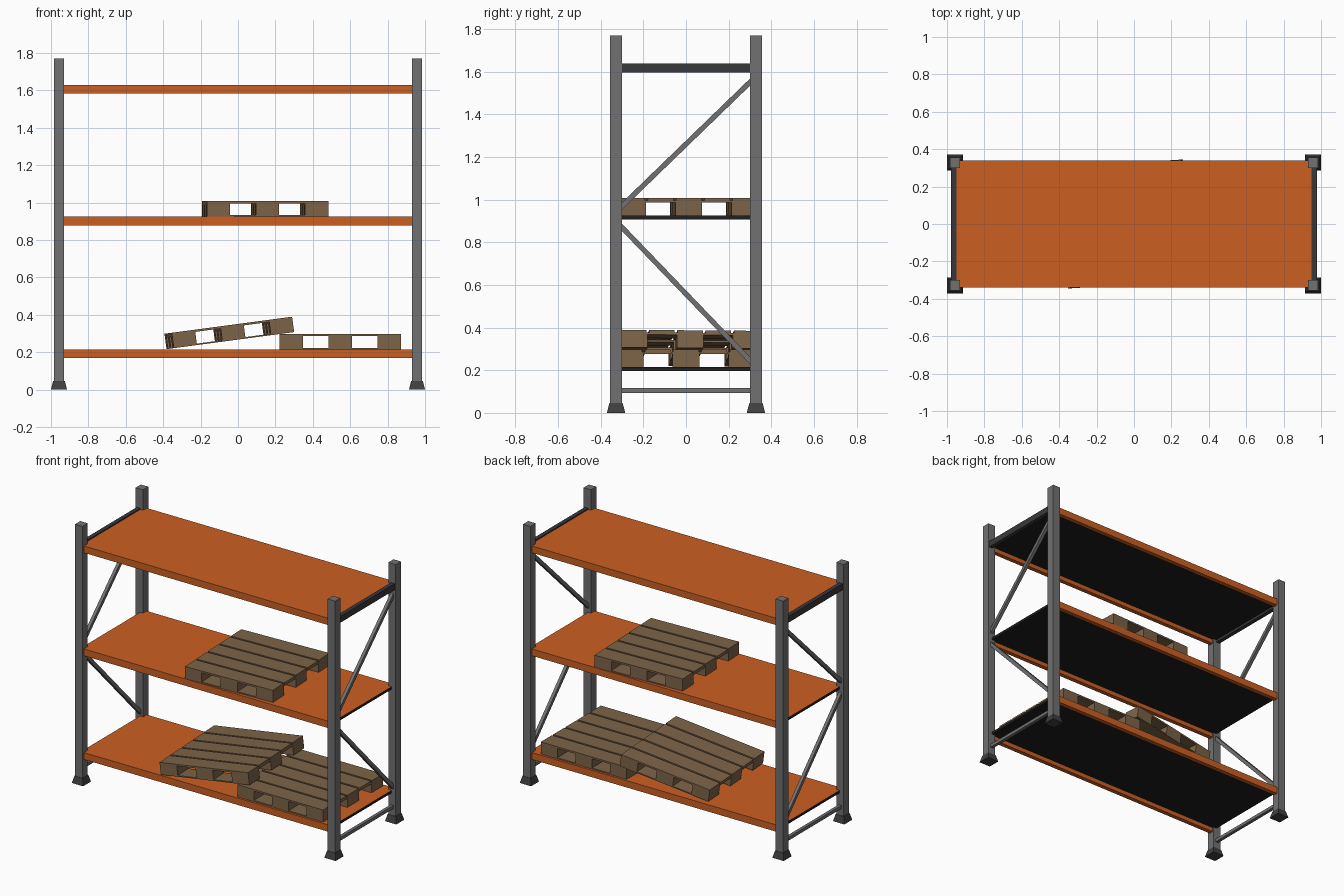
import bpy, bmesh, math
from mathutils import Matrix, Vector

if "Cube" in bpy.data.objects:
    bpy.data.objects.remove(bpy.data.objects["Cube"])


def material(name, rgb):
    m = bpy.data.materials.new(name)
    m.diffuse_color = (*rgb, 1)
    m.use_nodes = True
    m.node_tree.nodes["Principled BSDF"].inputs["Base Color"].default_value = m.diffuse_color
    return m


ORANGE = material("orange paint", (0.60, 0.115, 0.016))
GREY = material("grey steel", (0.165, 0.165, 0.168))
FOOT = material("dark foot", (0.05, 0.05, 0.052))
BAR = material("dark bar", (0.04, 0.04, 0.043))
BLACK = material("black underside", (0.013, 0.013, 0.013))
WOOD = material("pallet wood", (0.205, 0.128, 0.066))


def finish(bm, name, *mats):
    mesh = bpy.data.meshes.new(name)
    bm.to_mesh(mesh)
    bm.free()
    for m in mats:
        mesh.materials.append(m)
    ob = bpy.data.objects.new(name, mesh)
    bpy.context.collection.objects.link(ob)
    return ob


def add_box(bm, x0, x1, y0, y1, z0, z1):
    mat = (Matrix.Translation(((x0 + x1) / 2, (y0 + y1) / 2, (z0 + z1) / 2))
           @ Matrix.Diagonal((x1 - x0, y1 - y0, z1 - z0, 1)))
    bmesh.ops.create_cube(bm, size=1, matrix=mat)


def box(name, mat, *bounds):
    bm = bmesh.new()
    add_box(bm, *bounds)
    return finish(bm, name, mat)


PX, PY = 0.957, 0.328          # post centre
SHELVES = (0.215, 0.925, 1.63)  # shelf top heights

for sx, side in ((-1, "left"), (1, "right")):
    # upright posts on flared feet
    for sy, end in ((-1, "front"), (1, "back")):
        x, y = sx * PX, sy * PY
        box(f"{end}_{side}_post", GREY, x - 0.028, x + 0.028,
            y - 0.028, y + 0.028, 0.03, 1.77)
        bm = bmesh.new()
        add_box(bm, x - 0.043, x + 0.043, y - 0.043, y + 0.043, 0, 0.047)
        for v in bm.verts:
            if v.co.z > 0.02:
                v.co.x = x + (v.co.x - x) * 0.72
                v.co.y = y + (v.co.y - y) * 0.72
        finish(bm, f"{end}_{side}_foot", FOOT)

    # end frame: top bar, low bar and two diagonals
    a, b = sorted((sx * 0.95, sx * 0.978))
    box(f"{side}_top_bar", BAR, a, b, -0.305, 0.305, 1.595, 1.638)
    a, b = sorted((sx * (PX - 0.011), sx * (PX + 0.011)))
    box(f"{side}_low_bar", GREY, a, b, -0.305, 0.305, 0.094, 0.116)
    for label, z0, z1 in (("lower", 0.88, 0.235), ("upper", 0.96, 1.56)):
        p, q = Vector((sx * PX, -0.31, z0)), Vector((sx * PX, 0.31, z1))
        length, angle = (q - p).length, math.atan2(z1 - z0, 0.62)
        brace = box(f"{side}_{label}_brace", GREY, -0.011, 0.011,
                    -length / 2, length / 2, -0.012, 0.012)
        brace.data.transform(Matrix.Translation((p + q) / 2)
                             @ Matrix.Rotation(angle, 4, 'X'))

# shelves: deck orange on top and black elsewhere, beams front and back
for i, z in enumerate(SHELVES, 1):
    bm = bmesh.new()
    add_box(bm, -0.953, 0.953, -0.315, 0.315, z - 0.018, z)
    bm.normal_update()
    for f in bm.faces:
        f.material_index = 0 if f.normal.z > 0.5 else 1
    finish(bm, f"shelf_{i}_deck", ORANGE, BLACK)
    for s, end in ((-1, "front"), (1, "back")):
        y0, y1 = sorted((s * 0.34, s * 0.31))
        box(f"shelf_{i}_{end}_beam", ORANGE, -0.95, 0.95, y0, y1, z - 0.047, z)


def pallet(name, matrix):
    bm = bmesh.new()
    h, bw = 0.325, 0.125
    rows = (-h, -bw / 2, h - bw)
    for a in rows:
        add_box(bm, -h, h, a, a + bw, 0, 0.008)             # bottom boards
        add_box(bm, a, a + bw, -h, h, 0.061, 0.071)         # cross boards
        for b in rows:
            add_box(bm, a, a + bw, b, b + bw, 0.008, 0.061)  # blocks
    gap = 0.013
    w = (2 * h - 4 * gap) / 5
    for i in range(5):                                       # top slats
        y = -h + i * (w + gap)
        add_box(bm, -h, h, y, y + w, 0.071, 0.083)
    bm.transform(matrix)
    finish(bm, name, WOOD)


def turn(deg, axis):
    return Matrix.Rotation(math.radians(deg), 4, axis)


T = Matrix.Translation
pallet("middle_shelf_pallet", T((0.145, 0, SHELVES[1])) @ turn(2.3, 'Z'))
pallet("flat_pallet", T((0.547, 0, SHELVES[0])))
pallet("leaning_pallet", T((-0.041, 0, 0.262)) @ turn(-7.6, 'Y') @ turn(3.5, 'Z'))
